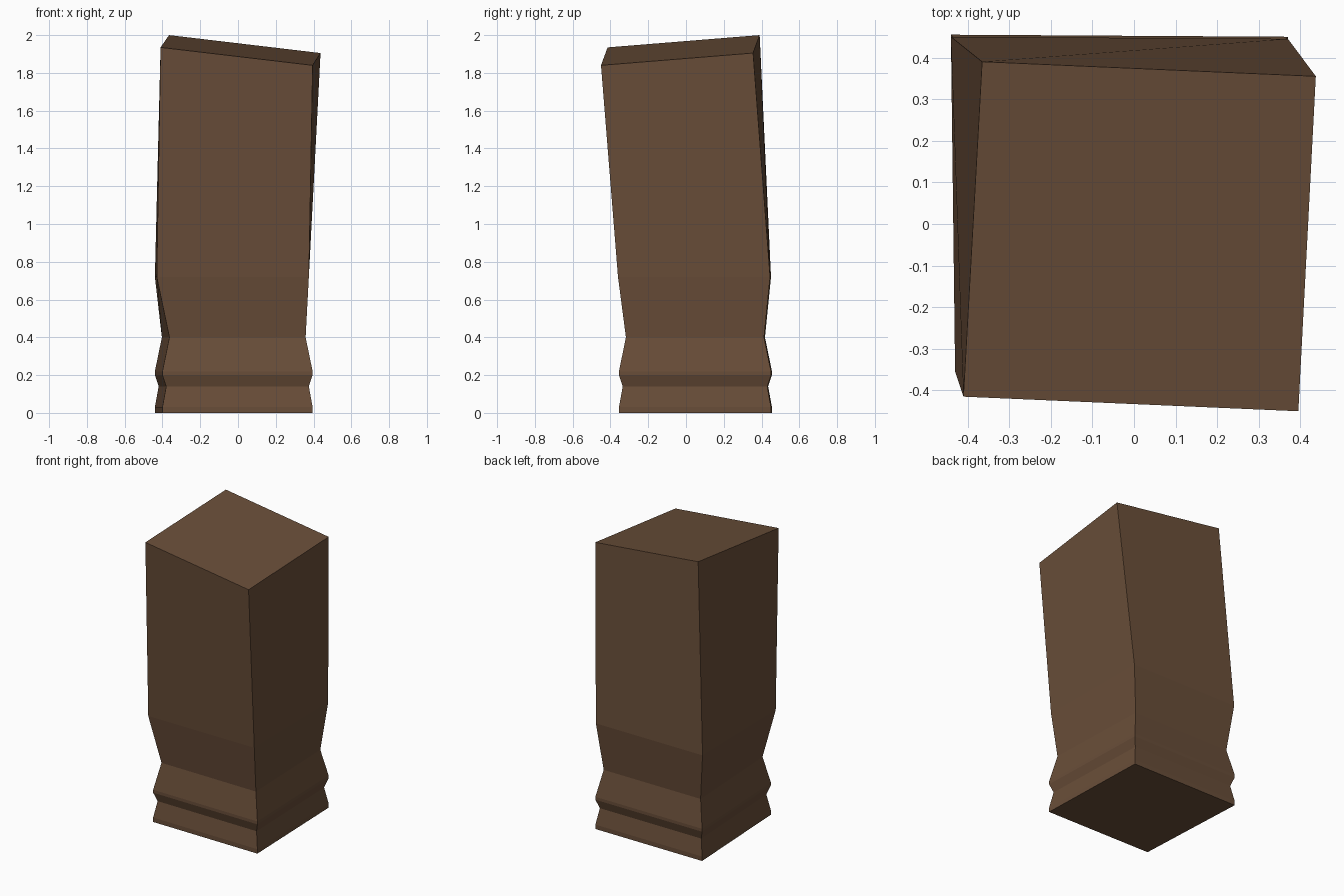
import bpy, bmesh

cube = bpy.data.objects.get("Cube")
if cube:
    bpy.data.objects.remove(cube, do_unlink=True)

# Aged wood colour
wood = bpy.data.materials.new("brown_wood")
wood.use_nodes = True
colour = (0.14, 0.075, 0.04, 1)
wood.diffuse_color = colour
bsdf = wood.node_tree.nodes["Principled BSDF"]
bsdf.inputs["Base Color"].default_value = colour
bsdf.inputs["Roughness"].default_value = 0.9

# Slightly twisted footprint: front left, front right, back right, back left
FOOT = [(-0.40, -0.345), (0.395, -0.355), (0.37, 0.45), (-0.44, 0.455)]

# Moulded foot and waist: height and inward offset
PROFILE = [(0, 0), (0.03, 0), (0.14, 0.02), (0.20, 0), (0.22, 0), (0.40, 0.037)]

# Flared shoulder and sloping top corners
SHOULDER = [(-0.43, -0.355, 0.72), (0.375, -0.36, 0.72),
            (0.37, 0.445, 0.72), (-0.44, 0.45, 0.72)]
TOP = [(-0.41, -0.415, 1.935), (0.395, -0.45, 1.84),
       (0.437, 0.355, 1.905), (-0.365, 0.39, 2.0)]


def inset(point, amount):
    """Pull a corner towards the centre line on both axes."""
    return [c - amount if c > 0 else c + amount for c in point]


rings = [[(*inset(p, d), z) for p in FOOT] for z, d in PROFILE]
rings += [SHOULDER, TOP]

# Loft the square rings into a closed post
bm = bmesh.new()
loops = [[bm.verts.new(co) for co in ring] for ring in rings]
for low, high in zip(loops, loops[1:]):
    for i in range(4):
        j = (i + 1) % 4
        bm.faces.new((low[i], low[j], high[j], high[i]))
bm.faces.new(loops[0][::-1])
bm.faces.new(loops[-1])
bmesh.ops.recalc_face_normals(bm, faces=bm.faces)

mesh = bpy.data.meshes.new("leaning_post")
bm.to_mesh(mesh)
bm.free()
mesh.materials.append(wood)
post = bpy.data.objects.new("leaning_post", mesh)
bpy.context.collection.objects.link(post)
